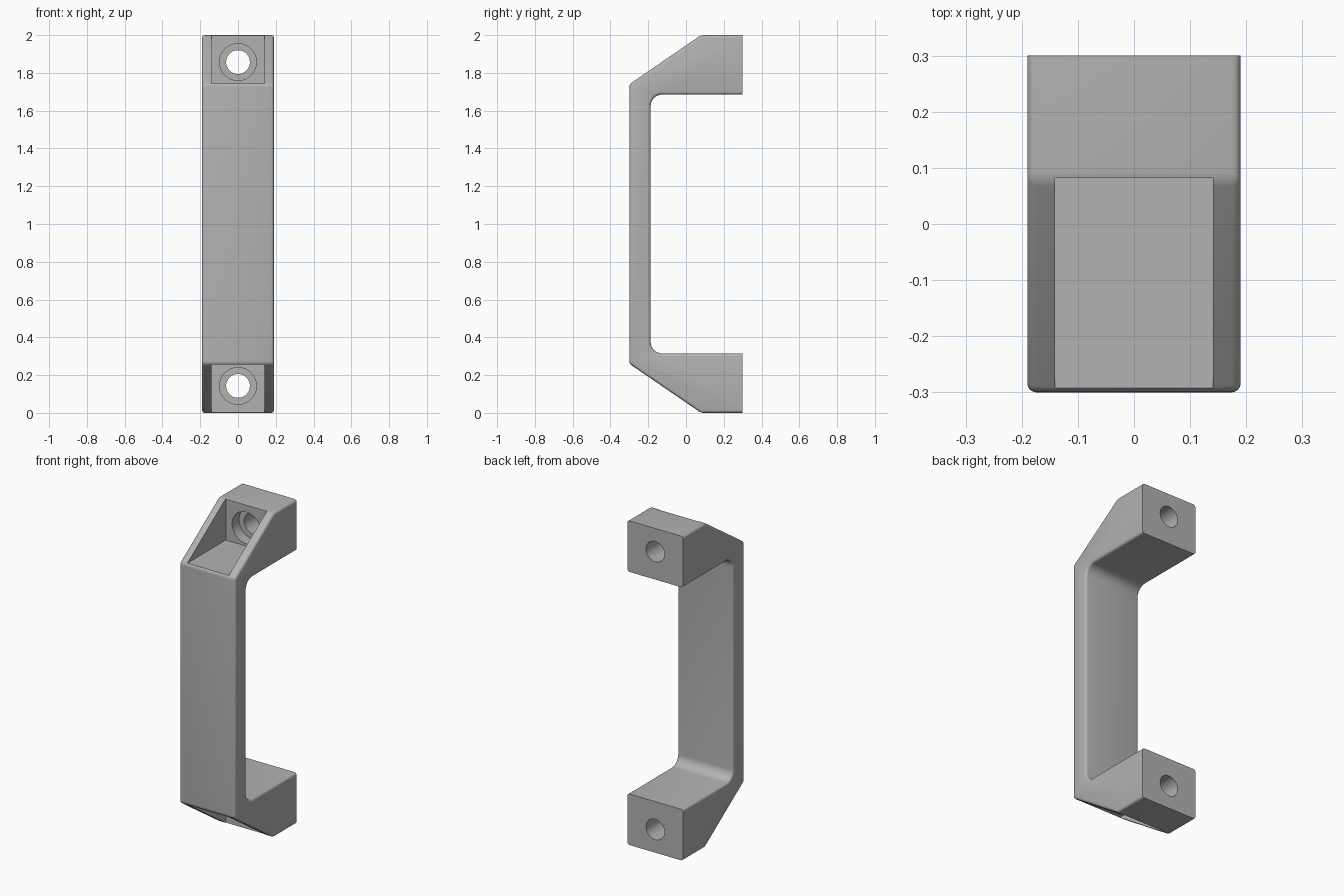
import bpy, bmesh
from math import sin, cos, pi
from mathutils import Matrix, Vector

if "Cube" in bpy.data.objects:
    bpy.data.objects.remove(bpy.data.objects["Cube"])

HALF_WIDTH = 0.19
HOLE_Z = 1.857

grey = bpy.data.materials.new("plain grey")
grey.use_nodes = True
grey.diffuse_color = (0.45, 0.45, 0.45, 1)
grey.node_tree.nodes["Principled BSDF"].inputs["Base Color"].default_value = grey.diffuse_color


def to_object(bm, name):
    mesh = bpy.data.meshes.new(name)
    bmesh.ops.recalc_face_normals(bm, faces=bm.faces)
    bm.to_mesh(mesh)
    bm.free()
    mesh.materials.append(grey)
    obj = bpy.data.objects.new(name, mesh)
    bpy.context.collection.objects.link(obj)
    return obj


# Side profile (y, z): upper half, then mirrored about mid height
outer = [(-0.30, 1.74), (0.08, 2.0), (0.30, 2.0), (0.30, 1.685)]
radius, cy, cz = 0.06, -0.127, 1.625
fillet = [(cy - radius * sin(a), cz + radius * cos(a))
          for a in (i * pi / 16 for i in range(9))]
upper = outer + fillet
profile = upper + [(y, 2 - z) for y, z in reversed(upper)]

# Handle body with softened outer edges and sharp mounting faces
bm = bmesh.new()
side = bm.faces.new([bm.verts.new((-HALF_WIDTH, y, z)) for y, z in profile])
grown = bmesh.ops.extrude_face_region(bm, geom=[side])
bmesh.ops.translate(bm, vec=(2 * HALF_WIDTH, 0, 0),
                    verts=[v for v in grown["geom"] if isinstance(v, bmesh.types.BMVert)])
bmesh.ops.recalc_face_normals(bm, faces=bm.faces)


def is_soft(edge):
    a, b = (v.co for v in edge.verts)
    if a.y > 0.29 and b.y > 0.29:
        return False
    if abs(a.x - b.x) < 0.01:
        return True
    return a.y < -0.29 or (a.y > 0 and abs(a.z - 1) > 0.9)


bmesh.ops.bevel(bm, geom=[e for e in bm.edges if is_soft(e)], offset=0.015,
                offset_type='OFFSET', segments=4, profile=0.5, affect='EDGES',
                clamp_overlap=True)
handle = to_object(bm, "pull_handle")


def box_cutter(name, low, high):
    bm = bmesh.new()
    low, high = Vector(low), Vector(high)
    bmesh.ops.create_cube(bm, size=1, matrix=Matrix.Translation((low + high) / 2)
                          @ Matrix.Diagonal((*(high - low), 1)))
    return to_object(bm, name)


def bore_cutter(name, r, y0, y1, z):
    bm = bmesh.new()
    bmesh.ops.create_cone(bm, cap_ends=True, segments=48, radius1=r, radius2=r, depth=y1 - y0,
                          matrix=Matrix.Translation((0, (y0 + y1) / 2, z))
                          @ Matrix.Rotation(pi / 2, 4, 'X'))
    return to_object(bm, name)


# Screw pocket, counterbore and through hole at each end
cutters = []
for end, z, low, high in (("top", HOLE_Z, 1.745, 2.2), ("bottom", 2 - HOLE_Z, -0.2, 0.255)):
    cutters += [box_cutter(end + "_pocket_cutter", (-0.141, -0.5, low), (0.141, 0.082, high)),
                bore_cutter(end + "_counterbore_cutter", 0.0975, 0.0, 0.15, z),
                bore_cutter(end + "_screw_hole_cutter", 0.063, 0.0, 0.4, z)]

bpy.ops.object.select_all(action='DESELECT')
bpy.context.view_layer.objects.active = handle
handle.select_set(True)
for cutter in cutters:
    mod = handle.modifiers.new(cutter.name, 'BOOLEAN')
    mod.operation, mod.solver, mod.object = 'DIFFERENCE', 'EXACT', cutter
    bpy.ops.object.modifier_apply(modifier=mod.name)
    bpy.data.objects.remove(cutter)

bpy.ops.object.shade_smooth_by_angle(angle=pi / 6)
